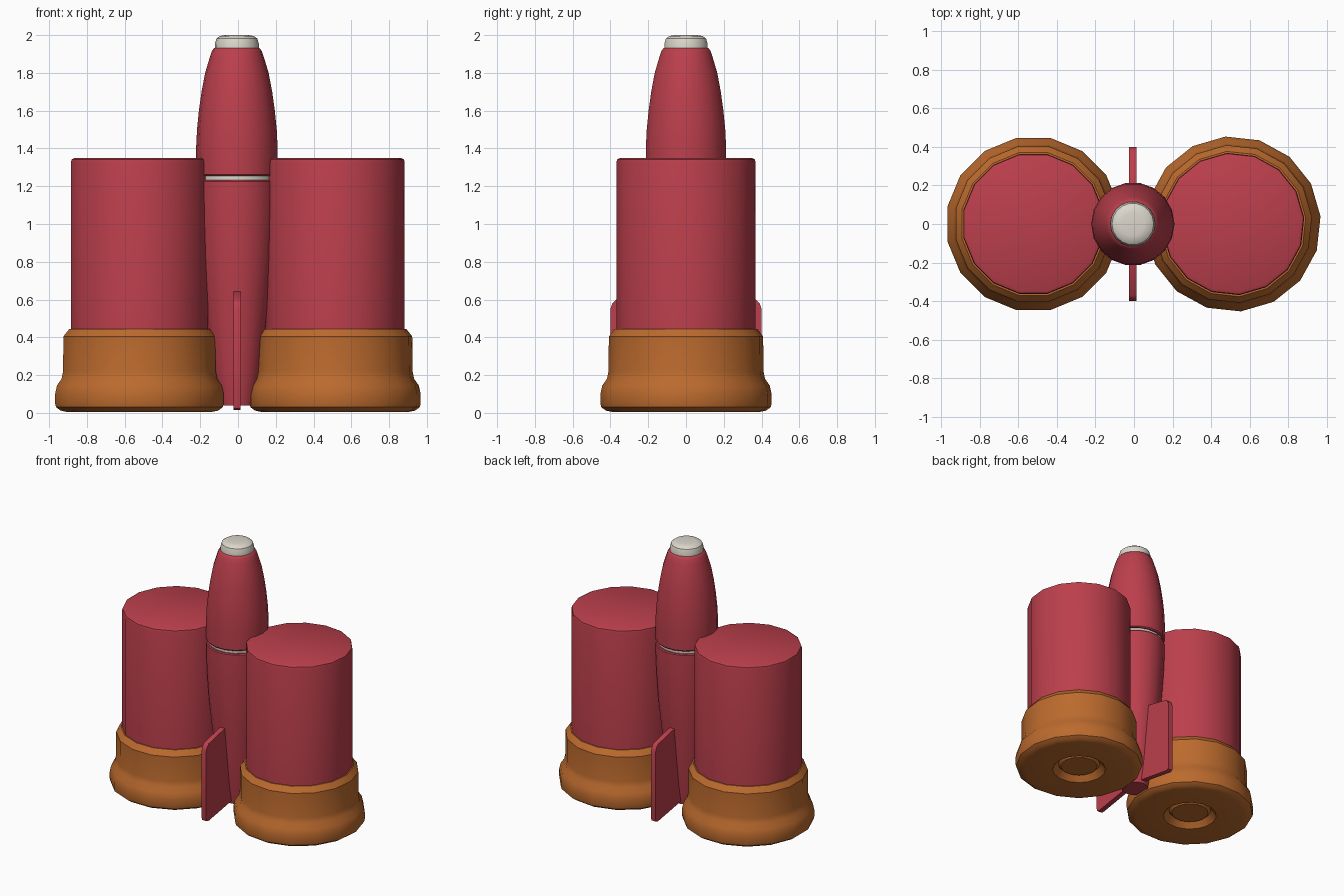
import bpy, bmesh, math

if "Cube" in bpy.data.objects:
    bpy.data.objects.remove(bpy.data.objects["Cube"])


def material(name, rgb):
    m = bpy.data.materials.new(name)
    m.diffuse_color = (*rgb, 1)
    m.use_nodes = True
    m.node_tree.nodes["Principled BSDF"].inputs["Base Color"].default_value = m.diffuse_color
    return m


RED = material("red", (0.50, 0.050, 0.072))
BRASS = material("brass", (0.50, 0.145, 0.027))
WHITE = material("off white", (0.72, 0.68, 0.60))


def finish(bm, name, mat, smooth=True):
    bmesh.ops.recalc_face_normals(bm, faces=bm.faces)
    me = bpy.data.meshes.new(name)
    bm.to_mesh(me)
    bm.free()
    ob = bpy.data.objects.new(name, me)
    bpy.context.collection.objects.link(ob)
    me.materials.append(mat)
    if smooth:
        bpy.ops.object.select_all(action='DESELECT')
        ob.select_set(True)
        bpy.context.view_layer.objects.active = ob
        bpy.ops.object.shade_smooth_by_angle(angle=math.radians(35))
    return ob


def lathe(name, mat, profile, x=0.0, turn=0.0, n=16):
    """Spin (radius, z) points around a vertical axis and cap both ends."""
    bm = bmesh.new()
    rings = []
    for r, z in profile:
        rings.append([bm.verts.new((x + r * math.cos(turn + i * math.tau / n),
                                    r * math.sin(turn + i * math.tau / n), z))
                      for i in range(n)])
    for a, b in zip(rings, rings[1:]):
        for i in range(n):
            j = (i + 1) % n
            bm.faces.new((a[i], a[j], b[j], b[i]))
    bm.faces.new(rings[0][::-1])
    bm.faces.new(rings[-1])
    return finish(bm, name, mat)


# Two cartridge boosters: brass base with recessed primer, red tube
base = [(0.13, 0.03), (0.15, 0.05), (0.19, 0.005), (0.39, 0.005), (0.425, 0.012),
        (0.45, 0.03), (0.455, 0.05), (0.455, 0.10), (0.445, 0.145), (0.42, 0.18),
        (0.412, 0.22), (0.41, 0.405), (0.378, 0.445), (0.36, 0.445)]
tube = [(0.37, 0.40), (0.37, 1.325), (0.366, 1.342), (0.35, 1.35)]
for side, x, turn in (("left", -0.522, 11.25), ("right", 0.514, 5.0)):
    lathe(side + "_booster_base", BRASS, base, x, math.radians(turn))
    lathe(side + "_booster_tube", RED, tube, x, math.radians(turn))

# Central rocket: tapered lower body, seam ring, nose and tip
CX = -0.006
lathe("lower_body", RED, [(0.095, 0.04), (0.125, 0.2), (0.15, 0.4), (0.175, 0.6),
      (0.195, 0.8), (0.208, 1.0), (0.214, 1.15), (0.214, 1.225), (0.208, 1.232)], CX, n=18)
lathe("seam_ring", WHITE, [(0.198, 1.225), (0.198, 1.265)], CX, n=18)
lathe("nose", RED, [(0.208, 1.254), (0.215, 1.262), (0.216, 1.4), (0.211, 1.5), (0.201, 1.6),
      (0.187, 1.7), (0.168, 1.8), (0.144, 1.88), (0.132, 1.915), (0.122, 1.93),
      (0.11, 1.935)], CX, n=18)
lathe("nose_tip", WHITE, [(0.117, 1.93), (0.116, 1.955), (0.108, 1.982), (0.09, 1.995),
      (0.06, 2.0)], CX, n=18)

# Front and back tail fins
outline = [(0.05, 0.66), (0.19, 0.64), (0.37, 0.60), (0.39, 0.58), (0.40, 0.55),
           (0.40, 0.04), (0.395, 0.022), (0.375, 0.015), (0.05, 0.07)]
for name, s in (("front_fin", -1), ("back_fin", 1)):
    bm = bmesh.new()
    face = bm.faces.new([bm.verts.new((CX - 0.019, s * y, z)) for y, z in outline])
    ext = bmesh.ops.extrude_face_region(bm, geom=[face])
    for v in ext["geom"]:
        if isinstance(v, bmesh.types.BMVert):
            v.co.x += 0.038
    finish(bm, name, RED)
